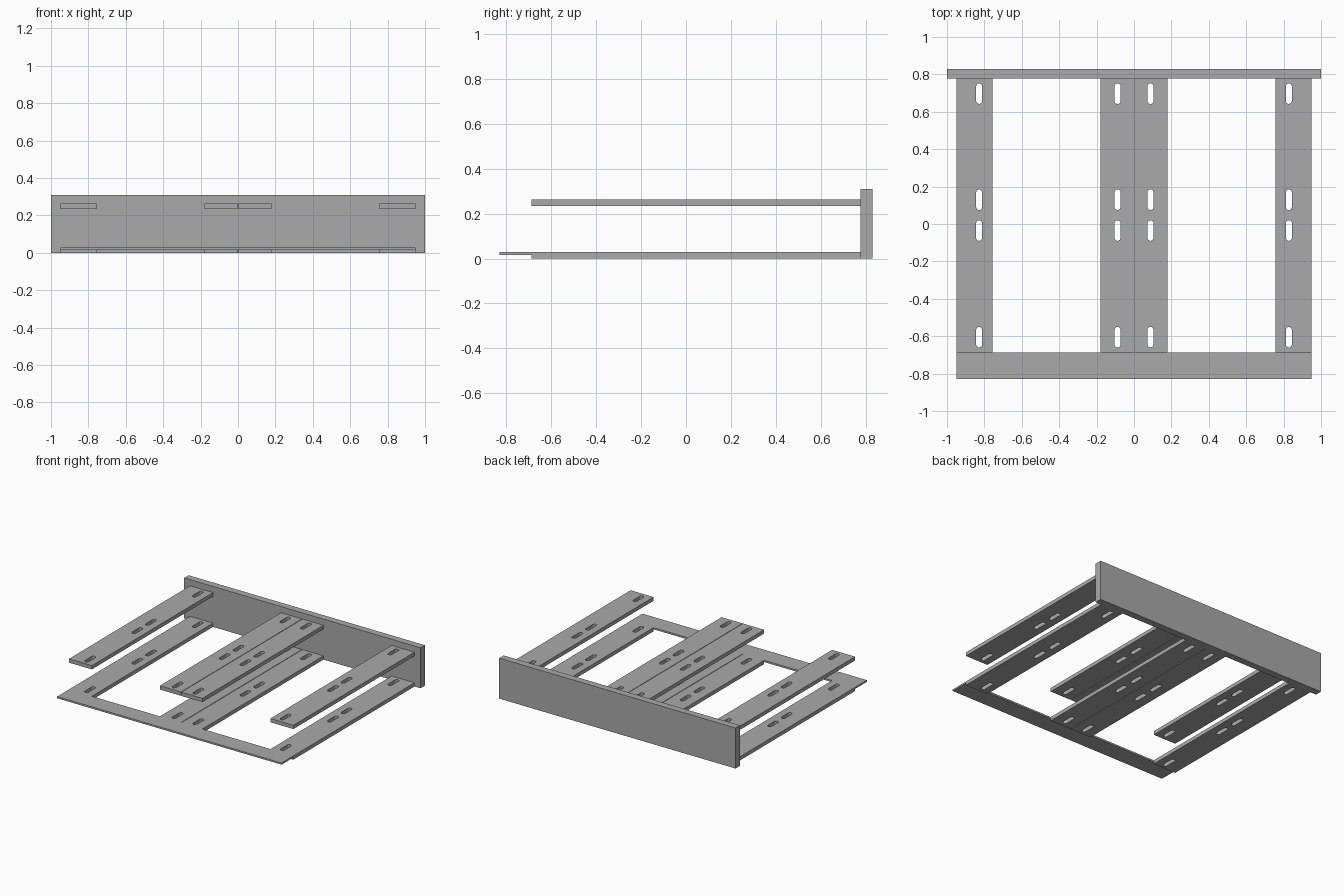
import bpy, bmesh, math

cube = bpy.data.objects.get("Cube")
if cube:
    bpy.data.objects.remove(cube, do_unlink=True)

grey = bpy.data.materials.new("plain grey")
grey.use_nodes = True
colour = (0.4, 0.4, 0.4, 1)
grey.diffuse_color = colour
grey.node_tree.nodes["Principled BSDF"].inputs["Base Color"].default_value = colour

BACK, PLANK_FRONT, FRONT = 0.777, -0.687, -0.83
THICK = 0.029
SLOT_Y = (0.697, 0.13, -0.035, -0.605)


def rectangle(x0, x1, y0, y1):
    return [(x0, y0), (x1, y0), (x1, y1), (x0, y1)]


def slot(cx, cy, radius=0.016, half=0.039, steps=8):
    """Outline of a long hole with round ends."""
    points = []
    for end in (0, 1):
        for i in range(steps + 1):
            a = math.pi * (end + i / steps)
            side = half if end == 0 else -half
            points.append((cx + radius * math.cos(a), cy + side + radius * math.sin(a)))
    return points


def plate(name, outlines, z0, z1):
    """Flat plate from an outer outline and any hole outlines."""
    curve = bpy.data.curves.new(name, 'CURVE')
    curve.dimensions = '2D'
    curve.fill_mode = 'BOTH'
    curve.extrude = (z1 - z0) / 2
    for points in outlines:
        spline = curve.splines.new('POLY')
        spline.points.add(len(points) - 1)
        for p, (x, y) in zip(spline.points, points):
            p.co = (x, y, 0, 1)
        spline.use_cyclic_u = True
    helper = bpy.data.objects.new(name + "_outline", curve)
    bpy.context.collection.objects.link(helper)
    bpy.context.view_layer.update()
    mesh = bpy.data.meshes.new_from_object(
        helper.evaluated_get(bpy.context.evaluated_depsgraph_get()))
    bpy.data.objects.remove(helper, do_unlink=True)

    # Weld caps to walls and keep every face flat
    bm = bmesh.new()
    bm.from_mesh(mesh)
    bmesh.ops.remove_doubles(bm, verts=bm.verts, dist=0.0001)
    bmesh.ops.translate(bm, verts=bm.verts, vec=(0, 0, (z0 + z1) / 2))
    bmesh.ops.recalc_face_normals(bm, faces=bm.faces)
    for face in bm.faces:
        face.smooth = False
    bm.to_mesh(mesh)
    bm.free()
    mesh.materials.clear()
    mesh.materials.append(grey)
    mesh.name = name
    obj = bpy.data.objects.new(name, mesh)
    bpy.context.collection.objects.link(obj)
    return obj


# Slotted planks: two layers, an outer and an inner one on each side
for level, z in (("lower", 0), ("upper", 0.234)):
    for place, x0, x1, hole in (("outer", 0.756, 0.95, 0.828), ("inner", 0.002, 0.18, 0.088)):
        for side, s in (("left", 1), ("right", -1)):
            edges = sorted((s * x0, s * x1))
            outlines = [rectangle(*edges, PLANK_FRONT, BACK)]
            outlines += [slot(s * hole, y) for y in SLOT_Y]
            plate(f"{level}_{place}_plank_{side}", outlines, z, z + THICK)

# Thin strip joining the lower planks at the front
plate("front_strip", [rectangle(-0.95, 0.95, FRONT, PLANK_FRONT)], 0.016, THICK)

# Upright panel across the back
plate("back_panel", [rectangle(-1, 1, BACK, 0.83)], 0, 0.31)
